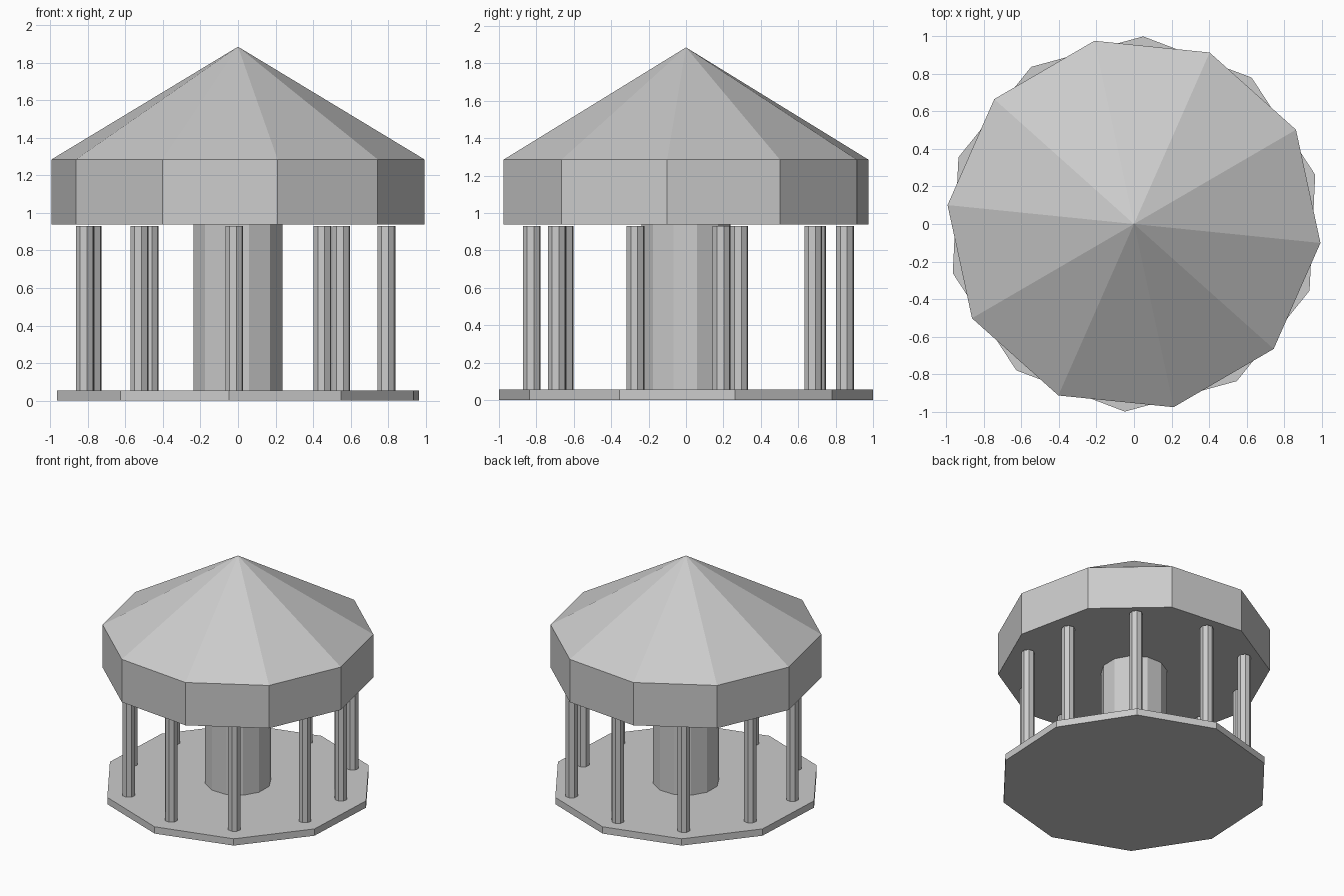
import bpy
from math import radians

if "Cube" in bpy.data.objects:
    bpy.data.objects.remove(bpy.data.objects["Cube"], do_unlink=True)

# Single plain colour
grey = bpy.data.materials.new("light_grey")
grey.use_nodes = True
tone = (0.6, 0.6, 0.6, 1)
grey.diffuse_color = tone
grey.node_tree.nodes["Principled BSDF"].inputs["Base Color"].default_value = tone


def finish(name):
    obj = bpy.context.object
    obj.name = name
    obj.data.materials.append(grey)
    return obj


def prism(name, sides, radius, bottom, top, angle, x=0, y=0):
    """Upright prism with one corner pointing at the given angle from +x."""
    bpy.ops.mesh.primitive_cylinder_add(
        vertices=sides, radius=radius, depth=top - bottom,
        location=(x, y, (top + bottom) / 2),
        rotation=(0, 0, radians(angle - 90)))
    return finish(name)


# Ten-sided floor and twelve-sided central drum
prism("floor_platform", 10, 1.0, 0, 0.055, 15.2)
prism("centre_drum", 12, 0.245, 0.05, 0.95, 14)

# Roof: a skirt whose top cap is pulled up into a point
roof = prism("roof", 10, 0.998, 0.938, 1.285, 30.2)
bpy.ops.object.mode_set(mode="EDIT")
bpy.ops.mesh.select_all(action="DESELECT")
bpy.ops.object.mode_set(mode="OBJECT")
top_cap = max(roof.data.polygons, key=lambda face: face.center.z)
top_cap.select = True
bpy.ops.object.mode_set(mode="EDIT")
bpy.ops.mesh.select_mode(type="FACE")
bpy.ops.mesh.poke()
bpy.ops.object.mode_set(mode="OBJECT")
for vert in roof.data.vertices:
    if vert.co.xy.length < 0.1:
        vert.co.z += 0.6

# Ring of slightly uneven pillars near the floor corners
pillar_spots = [
    (0.79, 0.19), (0.55, 0.68), (0.015, 0.85), (-0.47, 0.70), (-0.775, 0.285),
    (-0.815, -0.20), (-0.525, -0.65), (-0.02, -0.825), (0.45, -0.69), (0.79, -0.27),
]
for number, (x, y) in enumerate(pillar_spots, 1):
    prism(f"pillar_{number}", 8, 0.049, 0.05, 0.93, 14, x, y)
